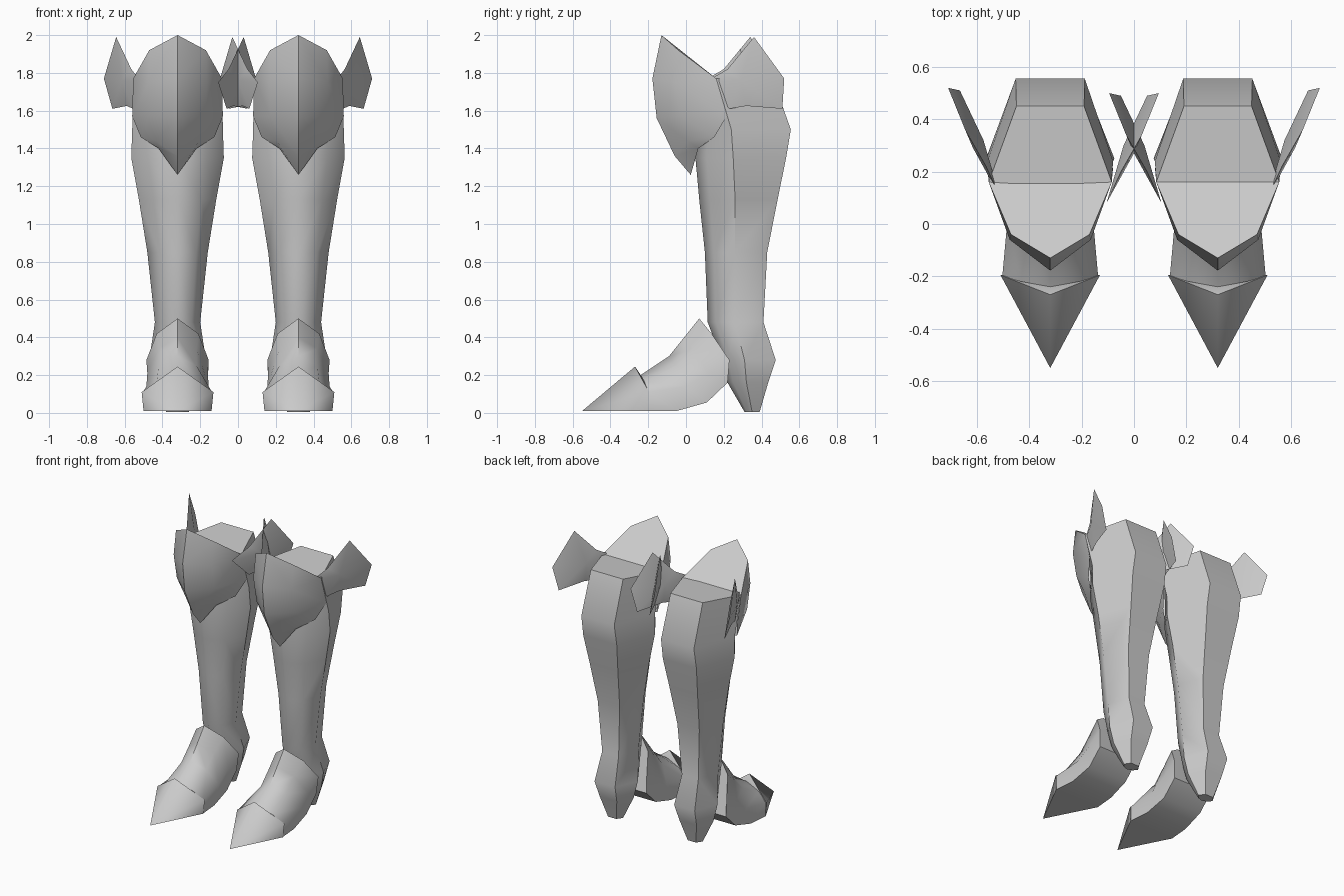
import bpy, bmesh, math

if "Cube" in bpy.data.objects:
    bpy.data.objects.remove(bpy.data.objects["Cube"])

LEG_X = 0.32  # centre line of one leg

grey = bpy.data.materials.new("plain_grey")
grey.diffuse_color = (0.6, 0.6, 0.6, 1)
grey.use_nodes = True
grey.node_tree.nodes["Principled BSDF"].inputs["Base Color"].default_value = grey.diffuse_color


def build(name, verts, faces, angle):
    """Make one part for the right leg and mirror it to the left leg."""
    mesh = bpy.data.meshes.new(name)
    mesh.from_pydata([(x + LEG_X, y, z) for x, y, z in verts], [], faces)
    mesh.materials.append(grey)
    bm = bmesh.new()
    bm.from_mesh(mesh)
    bmesh.ops.remove_doubles(bm, verts=bm.verts, dist=0.0005)
    bmesh.ops.recalc_face_normals(bm, faces=bm.faces)
    bm.to_mesh(mesh)
    bm.free()
    obj = bpy.data.objects.new(name, mesh)
    bpy.context.collection.objects.link(obj)
    bpy.ops.object.select_all(action='DESELECT')
    obj.select_set(True)
    bpy.context.view_layer.objects.active = obj
    bpy.ops.object.shade_smooth_by_angle(angle=math.radians(angle))
    mirror = obj.modifiers.new("other_leg", 'MIRROR')
    mirror.use_mirror_merge = False


def full(half):
    """Mirror a half row (centre point first) into a full row."""
    return [(-x, y, z) for x, y, z in reversed(half[1:])] + half


def loft(rows, closed, caps):
    n = len(rows[0])
    verts = [p for row in rows for p in row]
    faces = []
    for r in range(len(rows) - 1):
        for i in range(n if closed else n - 1):
            j = (i + 1) % n
            faces.append((r * n + i, r * n + j, (r + 1) * n + j, (r + 1) * n + i))
    if caps:
        faces += [tuple(range(n)), tuple(range((len(rows) - 1) * n, len(rows) * n))]
    return verts, faces


# Leg: (height, half width, front y, side y, back y)
leg_rows = [
    (0.005, 0.06, 0.31, 0.35, 0.39), (0.16, 0.125, 0.22, 0.32, 0.435),
    (0.28, 0.15, 0.19, 0.31, 0.475), (0.48, 0.12, 0.115, 0.26, 0.41),
    (0.85, 0.16, 0.10, 0.26, 0.43), (1.13, 0.205, 0.07, 0.26, 0.485),
    (1.35, 0.245, 0.05, 0.25, 0.53), (1.50, 0.24, 0.06, 0.24, 0.555),
    (1.77, 0.235, 0.07, 0.16, 0.45)]
rings = []
for z, w, yf, ys, yb in leg_rows:
    back_z = z + 0.025 if z > 1.7 else z
    rings.append(full([(0, yf, z), (w * 0.62, yf + (ys - yf) * 0.3, z),
                       (w, ys, z), (w * 0.55, yb, back_z)]))
build("leg", *loft(rings, True, True), 50)

# Knee guard: curved front shell, top closed by a sloping face
knee = [
    [(0, -0.13, 2.0), (0.15, -0.04, 1.92), (0.235, 0.16, 1.77)],
    [(0, -0.178, 1.77), (0.155, -0.06, 1.75), (0.235, 0.16, 1.77)],
    [(0, -0.155, 1.56), (0.15, -0.03, 1.57), (0.24, 0.215, 1.57)],
    [(0, -0.06, 1.36), (0.115, 0.01, 1.44), (0.195, 0.15, 1.46)],
    [(0, 0.025, 1.26), (0.10, 0.065, 1.40), (0.195, 0.15, 1.46)]]
verts, faces = loft([full(r) for r in knee], False, False)
faces.append(tuple(range(5)))
build("knee_guard", verts, faces, 60)

# Foot: arched rows from the toe joint back to the ankle
foot = [
    [(0, -0.24, 0.20), (0.11, -0.22, 0.165), (0.183, -0.2, 0.11), (0.178, -0.2, 0.01)],
    [(0, -0.09, 0.30), (0.10, -0.05, 0.25), (0.165, 0.0, 0.14), (0.165, -0.05, 0.01)],
    [(0, -0.01, 0.40), (0.10, 0.04, 0.34), (0.16, 0.12, 0.21), (0.155, 0.11, 0.055)],
    [(0, 0.07, 0.50), (0.11, 0.135, 0.42), (0.165, 0.23, 0.28), (0.155, 0.22, 0.16)]]
build("foot", *loft([full(r) for r in foot], True, True), 55)

# Pointed toe cap
toe = [(0, -0.55, 0.01), (0, -0.27, 0.245), (0.19, -0.195, 0.11), (0.18, -0.2, 0.01),
       (-0.18, -0.2, 0.01), (-0.19, -0.195, 0.11), (0, -0.24, 0.2)]
build("toe_cap", toe, [(0, 1, 2), (0, 2, 3), (0, 3, 4), (0, 4, 5), (0, 5, 1),
                       (1, 6, 2), (1, 5, 6), (6, 5, 4, 3, 2)], 80)

# Knee wings: thin pointed plates on both sides of each knee
rim = [(0.19, 0.10, 1.75), (0.245, 0.22, 1.82), (0.325, 0.36, 1.99), (0.39, 0.52, 1.77),
       (0.345, 0.51, 1.61), (0.27, 0.32, 1.625), (0.235, 0.23, 1.61)]
peaks = [(0.295, 0.29, 1.76), (0.255, 0.32, 1.76)]
fan = [(i, (i + 1) % 7, 7 + k) for k in (0, 1) for i in range(7)]
build("outer_wing", rim + peaks, fan, 25)
build("inner_wing", [(-x - 0.025, y - 0.02, z) for x, y, z in rim + peaks], fan, 25)
